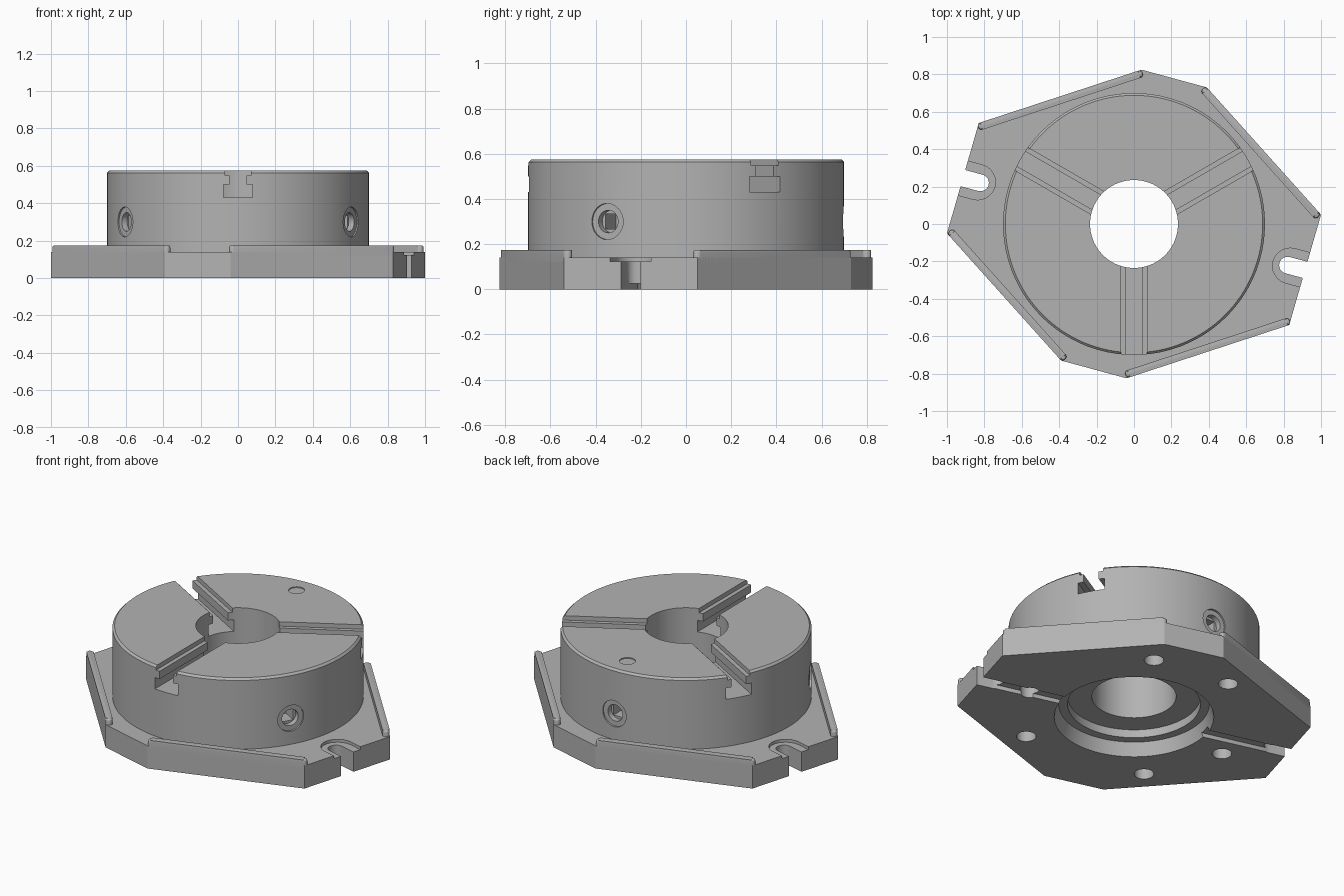
import bpy, bmesh, math
from mathutils import Matrix, Vector

if "Cube" in bpy.data.objects:
    bpy.data.objects.remove(bpy.data.objects["Cube"], do_unlink=True)

steel = bpy.data.materials.new("grey_steel")
steel.use_nodes = True
grey = (0.45, 0.45, 0.45, 1)
steel.diffuse_color = grey
steel.node_tree.nodes["Principled BSDF"].inputs["Base Color"].default_value = grey


def make(name, bm, matrix=Matrix()):
    bmesh.ops.recalc_face_normals(bm, faces=bm.faces)
    bm.transform(matrix)
    mesh = bpy.data.meshes.new(name)
    bm.to_mesh(mesh)
    bm.free()
    mesh.materials.append(steel)
    obj = bpy.data.objects.new(name, mesh)
    bpy.context.collection.objects.link(obj)
    return obj


def prism(name, outline, z0, z1, matrix=Matrix(), round_top=0):
    """Extrude a flat outline, optionally rounding its upper rim."""
    bm = bmesh.new()
    low = [bm.verts.new((x, y, z0)) for x, y in outline]
    high = [bm.verts.new((x, y, z1)) for x, y in outline]
    bm.faces.new(low[::-1])
    top = bm.faces.new(high)
    for i in range(len(low)):
        j = (i + 1) % len(low)
        bm.faces.new((low[i], low[j], high[j], high[i]))
    if round_top:
        bmesh.ops.bevel(bm, geom=list(top.edges), offset=round_top, segments=3,
                        profile=0.5, affect='EDGES')
    return make(name, bm, matrix)


def lathe(name, profile, steps=128):
    """Spin a closed radius/height profile around z."""
    bm = bmesh.new()
    rings = []
    for s in range(steps):
        a = math.tau * s / steps
        rings.append([bm.verts.new((r * math.cos(a), r * math.sin(a), z)) for r, z in profile])
    for s in range(steps):
        a, b = rings[s], rings[(s + 1) % steps]
        for i in range(len(profile)):
            j = (i + 1) % len(profile)
            bm.faces.new((a[i], b[i], b[j], a[j]))
    return make(name, bm)


def circle(r, n=32):
    return [(r * math.cos(math.tau * i / n), r * math.sin(math.tau * i / n)) for i in range(n)]


def stadium(x0, x1, r, n=12):
    """Outline of a bar with round ends centred at x0 and x1."""
    right = [(x1 + r * math.sin(math.pi * i / n), -r * math.cos(math.pi * i / n)) for i in range(n + 1)]
    left = [(x0 - r * math.sin(math.pi * i / n), r * math.cos(math.pi * i / n)) for i in range(n + 1)]
    return right + left


def turn(degrees):
    return Matrix.Rotation(math.radians(degrees), 4, 'Z')


def cut(body, cutters):
    for c in cutters:
        c.hide_render = True
        mod = body.modifiers.new("cut", 'BOOLEAN')
        mod.operation, mod.solver, mod.object = 'DIFFERENCE', 'EXACT', c
    bpy.context.view_layer.update()
    done = bpy.data.meshes.new_from_object(body.evaluated_get(bpy.context.evaluated_depsgraph_get()))
    body.modifiers.clear()
    body.data = done
    done.materials.clear()
    done.materials.append(steel)
    for c in cutters:
        bpy.data.objects.remove(c, do_unlink=True)


def smooth(obj):
    bpy.ops.object.select_all(action='DESELECT')
    obj.select_set(True)
    bpy.context.view_layer.objects.active = obj
    bpy.ops.object.shade_smooth_by_angle(angle=math.radians(28))


FLOOR, RIM, TOP, BORE, R = 0.14, 0.175, 0.575, 0.235, 0.70

# Base plate: eight sides, the second half being the first turned half round
half = [(1.0, 0.05), (0.39, 0.73), (0.04, 0.825), (-0.83, 0.54)]
corners = half + [(-x, -y) for x, y in half]
base = prism("base_plate", corners, 0, FLOOR)

# Stepped register underneath, leading into the bore
cutters = [
    lathe("register_cut", [(0.1, -0.1), (0.476, -0.1), (0.445, 0), (0.42, 0.08), (0.37, 0.08),
                           (0.37, 0.13), (BORE, 0.13), (BORE, 0.2), (0.1, 0.2)]),
    prism("centre_cut", circle(0.15, 64), -0.2, 0.3),
    prism("key_groove_cut", [(-1.2, -0.04), (1.2, -0.04), (1.2, 0.04), (-1.2, 0.04)],
          -0.1, 0.025, turn(-15)),
]
# Open clamping slots with a shallow seat at both ends
for angle in (-15, 165):
    cutters.append(prism("clamp_slot_cut", stadium(0.85, 1.3, 0.045), -0.1, 0.3, turn(angle)))
    cutters.append(prism("clamp_seat_cut", stadium(0.865, 1.3, 0.095), 0.122, 0.3, turn(angle)))
# Bolt holes in the underside
for k in range(3):
    for angle in (60, 105):
        cutters.append(prism("bolt_hole_cut", circle(0.055), -0.1, 0.11,
                             turn(angle + 120 * k) @ Matrix.Translation((0.64, 0, 0))))
cut(base, cutters)
smooth(base)

# Raised rounded ribs along four edges
for i in (0, 2, 4, 6):
    a, b = Vector(corners[i]), Vector(corners[i + 1])
    along = b - a
    place = Matrix.Translation((a.x, a.y, 0)) @ Matrix.Rotation(math.atan2(along.y, along.x), 4, 'Z')
    rib = prism("edge_rib_%d" % (i // 2 + 1), stadium(0.02, along.length - 0.01, 0.02),
                FLOOR - 0.02, RIM, place @ Matrix.Translation((0, 0.02, 0)), 0.012)
    smooth(rib)

# Round chuck body with a chamfered upper rim
body = lathe("chuck_body", [(BORE, FLOOR - 0.01), (R, FLOOR - 0.01), (R, TOP - 0.012),
                            (R - 0.012, TOP), (BORE, TOP)])

# Jaw slots: stepped profile run outward from the bore
side = [(0.078, 0.43), (0.078, 0.50), (0.045, 0.50), (0.045, 0.548), (0.07, 0.548), (0.07, 0.65)]
profile = side + [(-x, z) for x, z in reversed(side)]
# Local x, y, z become sideways, up and outward
outward = Matrix(((0, 0, 1, 0), (1, 0, 0, 0), (0, 1, 0, 0), (0, 0, 0, 1)))
cutters = [prism("jaw_slot_cut", profile, 0.1, 0.9, turn(a) @ outward) for a in (-90, 30, 150)]

# Key sockets: flat spot, round mouth and square drive between the slots
square = [(0.034, 0.034), (-0.034, 0.034), (-0.034, -0.034), (0.034, -0.034)]
for angle in (-30, 90, 210):
    m = turn(angle) @ Matrix.Translation((0, 0, 0.30)) @ outward
    cutters.append(prism("spot_cut", circle(0.08), 0.688, 0.8, m))
    cutters.append(prism("mouth_cut", circle(0.05), 0.655, 0.8, m))
    cutters.append(prism("drive_cut", square, 0.56, 0.8, m))

# Shallow round mark on the upper face
cutters.append(prism("mark_cut", circle(0.045), TOP - 0.006, 0.7, Matrix.Translation((0, 0.57, 0))))
cut(body, cutters)
smooth(body)
